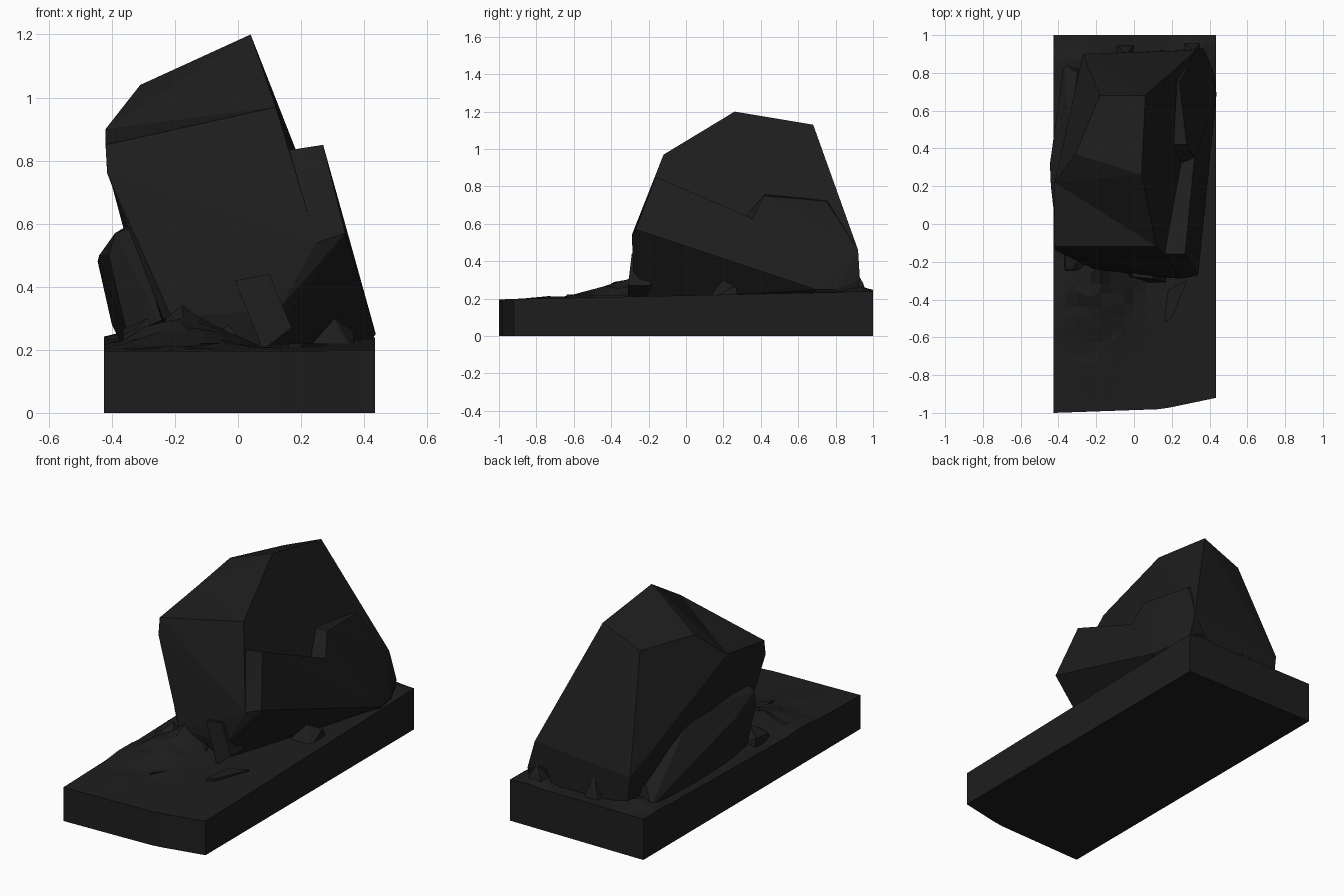
import bpy, bmesh, random
from mathutils import Vector, noise

random.seed(4)
rock = bpy.data.materials.new("charcoal rock")
rock.diffuse_color = (0.0125, 0.0125, 0.0125, 1)


def finish(name, bm):
    bmesh.ops.recalc_face_normals(bm, faces=bm.faces)
    me = bpy.data.meshes.new(name)
    bm.to_mesh(me)
    bm.free()
    me.materials.append(rock)
    ob = bpy.data.objects.new(name, me)
    bpy.context.collection.objects.link(ob)
    return ob


def hull(name, pts):
    """Faceted boulder: convex hull of a few corner points."""
    bm = bmesh.new()
    for p in pts:
        bm.verts.new(p)
    res = bmesh.ops.convex_hull(bm, input=bm.verts)
    junk = {v for v in res["geom_interior"] if isinstance(v, bmesh.types.BMVert)}
    bmesh.ops.delete(bm, geom=list(junk), context='VERTS')
    bmesh.ops.dissolve_limit(bm, angle_limit=0.03, verts=bm.verts, edges=bm.edges)
    return finish(name, bm)


# Ground slab: gently rising top with a rubble mound in front of the boulder
MOUNDS = [(-0.16, -0.26, 0.22, 0.12), (-0.28, -0.45, 0.2, 0.04),
          (-0.12, -0.5, 0.2, 0.03), (-0.2, -0.75, 0.15, 0.012),
          (0.32, 0.9, 0.12, 0.05), (-0.3, 0.85, 0.15, 0.04)]


def ground(x, y):
    z = 0.196 + 0.021 * (y + 1)
    for cx, cy, r, h in MOUNDS:
        d = (Vector((x, y)) - Vector((cx, cy))).length / r
        z += h * max(0, 1 - d) * (1 + 0.5 * noise.noise(Vector((x * 10, y * 10, 3))))
    return z


bm = bmesh.new()
bmesh.ops.create_grid(bm, x_segments=14, y_segments=32, size=1)
for v in bm.verts:
    inside = abs(v.co.x) < 0.99 and abs(v.co.y) < 0.99
    jx, jy = (random.uniform(-0.015, 0.015) if inside else 0 for _ in range(2))
    x = 0.005 + 0.43 * v.co.x + jx
    front = -1 + 0.035 * (x + 0.425) if x < 0.15 else -0.98 + 0.21 * (x - 0.15)
    y = front + (1 - front) * (v.co.y + 1) / 2 + jy
    v.co = (x, y, ground(x, y))
rim = [e for e in bm.edges if e.is_boundary]
ext = bmesh.ops.extrude_edge_only(bm, edges=rim)["geom"]
for g in ext:
    if isinstance(g, bmesh.types.BMVert):
        g.co.z = 0
low = [g for g in ext if isinstance(g, bmesh.types.BMEdge)]
bmesh.ops.contextual_create(bm, geom=low)
finish("ground_slab", bm)

# Main leaning boulder with a sloped flat crown
hull("main_boulder", [
    (0.04, 0.26, 1.2), (-0.31, 0.37, 1.04), (0.06, 0.68, 1.13), (-0.18, 0.68, 1.03),
    (-0.42, 0.22, 0.9), (0.12, -0.12, 0.97), (-0.41, 0.2, 0.76),
    (0.25, -0.29, 0.54), (0.13, -0.28, 0.33),
    (-0.2, -0.22, 0.2), (0.08, -0.24, 0.2), (-0.26, 0.4, 0.2),
    (0.19, 0.42, 0.75), (0.19, 0.77, 0.73), (0.36, 0.69, 0.22),
    (-0.27, 0.9, 0.4), (-0.25, 0.9, 0.2), (0.33, 0.92, 0.46), (0.2, 0.92, 0.2)])

# Front face of the boulder, leaving a shallow shelf below the crown
hull("front_face", [
    (-0.42, 0.22, 0.9), (-0.42, -0.12, 0.85), (0.12, -0.12, 0.97),
    (-0.415, -0.14, 0.76), (-0.41, 0.2, 0.76), (0.25, -0.29, 0.54), (0.13, -0.28, 0.33),
    (-0.21, -0.24, 0.3), (-0.2, -0.22, 0.2), (0.08, -0.24, 0.2), (-0.1, 0.3, 0.2)])

# Front right shoulder with its ledge and undercut
hull("front_shoulder", [
    (0.14, -0.16, 0.83), (0.27, -0.16, 0.85), (0.2, 0.3, 0.63), (0.32, 0.35, 0.63),
    (0.34, -0.27, 0.57), (0.25, -0.29, 0.54), (0.13, -0.28, 0.33), (0.437, 0.69, 0.25),
    (0.08, -0.24, 0.2), (0.2, 0.2, 0.2), (0.36, 0.69, 0.2), (0.0, 0.2, 0.5)])

# Back right shoulder
hull("back_shoulder", [
    (0.17, 0.42, 0.76), (0.28, 0.42, 0.75), (0.24, 0.75, 0.72), (0.17, 0.78, 0.73),
    (0.33, 0.92, 0.46), (0.437, 0.69, 0.25), (0.42, 0.8, 0.25), (0.37, 0.93, 0.3),
    (0.37, 0.9, 0.2), (0.32, 0.35, 0.62), (0.22, 0.3, 0.62), (0.1, 0.9, 0.4),
    (0.2, 0.5, 0.2), (0.4, 0.7, 0.2)])

# Long slab leaning against the left side
hull("left_slab", [
    (-0.39, -0.07, 0.57), (-0.33, -0.08, 0.59), (-0.44, 0.2, 0.5), (-0.445, 0.32, 0.48),
    (-0.34, 0.45, 0.6), (-0.41, -0.06, 0.5), (-0.35, -0.06, 0.24), (-0.22, -0.1, 0.22),
    (-0.37, 0.85, 0.24), (-0.3, 0.8, 0.33), (-0.4, 0.6, 0.28), (-0.36, 0.3, 0.2),
    (-0.2, 0.8, 0.22), (-0.2, 0.2, 0.6)])

# Small slab leaning against the front
hull("front_slab", [(x, y + dy, z) for dy in (0, 0.12) for x, y, z in
                    ((-0.01, -0.28, 0.42), (0.1, -0.29, 0.44),
                     (0.17, -0.31, 0.27), (0.08, -0.31, 0.2))])


# Loose stones around the foot
def stone(name, x, y, r, h):
    pts = [(x + r * random.uniform(-1, 1), y + r * random.uniform(-1, 1),
            0.2 + h * random.uniform(0.3, 0.7)) for _ in range(6)]
    pts += [(x + r * a, y + r * b, 0.19) for a in (-1, 1) for b in (-1, 1)]
    hull(name, pts + [(x + r * 0.2, y, 0.2 + h)])


for i, s in enumerate([(-0.04, -0.25, 0.045, 0.08), (0.29, 0.2, 0.08, 0.1),
                       (-0.3, -0.18, 0.07, 0.1), (-0.05, 0.9, 0.06, 0.16),
                       (0.3, 0.92, 0.06, 0.13)]):
    stone("loose_stone_%d" % (i + 1), *s)

# Thin flat flakes lying on the ground
hull("ground_flake", [(x, y, z) for z in (0.2, 0.222) for x, y in
                      ((-0.12, -0.64), (-0.05, -0.55), (0.0, -0.28), (-0.1, -0.3))])
hull("right_flake", [(x, y, z) for z in (0.2, 0.22) for x, y in
                     ((0.16, -0.52), (0.2, -0.5), (0.28, -0.3), (0.18, -0.35))])
